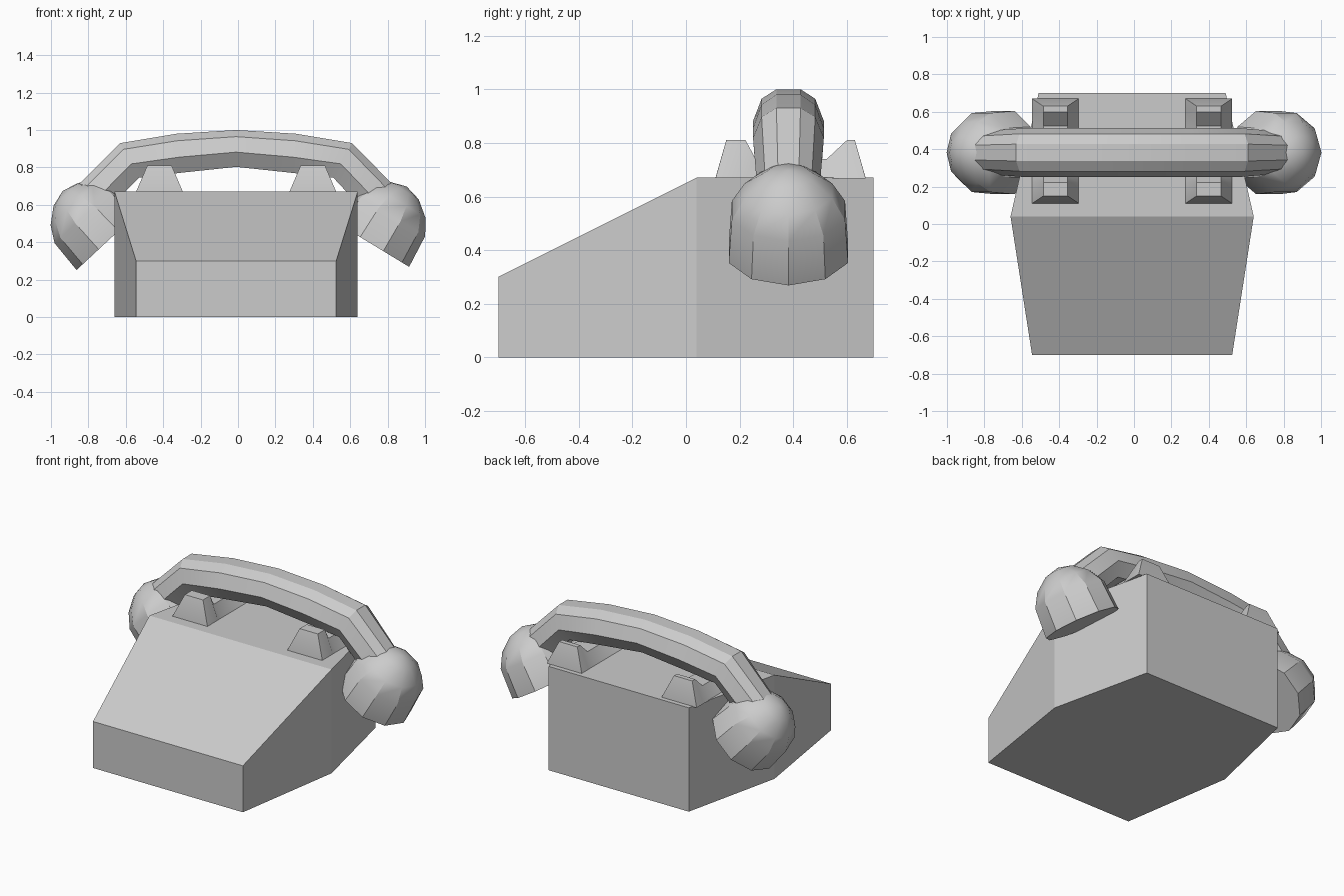
import bpy, bmesh, math
from mathutils import Vector

if "Cube" in bpy.data.objects:
    bpy.data.objects.remove(bpy.data.objects["Cube"])

CX = -0.01      # centre line of the body
HY = 0.382      # centre line of the handset


def finish(name, bm, angle=30):
    bmesh.ops.remove_doubles(bm, verts=bm.verts, dist=1e-5)
    bmesh.ops.recalc_face_normals(bm, faces=bm.faces)
    me = bpy.data.meshes.new(name)
    bm.to_mesh(me)
    bm.free()
    ob = bpy.data.objects.new(name, me)
    bpy.context.collection.objects.link(ob)
    bpy.ops.object.select_all(action='DESELECT')
    ob.select_set(True)
    bpy.context.view_layer.objects.active = ob
    bpy.ops.object.shade_smooth_by_angle(angle=math.radians(angle))
    return ob


def loft(name, rings, angle=30):
    """Skin a list of closed rings and cap both ends."""
    bm = bmesh.new()
    rows = [[bm.verts.new(p) for p in r] for r in rings]
    n = len(rows[0])
    for a, b in zip(rows, rows[1:]):
        for i in range(n):
            j = (i + 1) % n
            bm.faces.new((a[i], a[j], b[j], b[i]))
    bm.faces.new(rows[0])
    bm.faces.new(rows[-1])
    return finish(name, bm, angle)


# Wedge body: stations along y as (y, half width, top z)
stations = [(-0.70, 0.535, 0.30), (0.04, 0.65, 0.67), (0.70, 0.50, 0.67)]
loft("body", [[(CX - w, y, 0), (CX + w, y, 0), (CX + w, y, z), (CX - w, y, z)]
              for y, w, z in stations], 20)

# Cradle saddles: (base y, top y, top z) along each saddle, with sloping flanks
saddle = [(0.11, 0.11, 0.67), (0.15, 0.15, 0.81), (0.222, 0.222, 0.81),
          (0.26, 0.26, 0.74), (0.525, 0.525, 0.74), (0.60, 0.60, 0.81),
          (0.63, 0.63, 0.81), (0.67, 0.67, 0.67)]
base_y = [0.11, 0.11, 0.22, 0.26, 0.525, 0.60, 0.67, 0.67]
for side, label in ((-1, "left"), (1, "right")):
    x = CX + side * 0.41
    rings = []
    for (_, y, z), by in zip(saddle, base_y):
        t = 0.125 if z < 0.7 else 0.065
        rings.append([(x - 0.125, by, 0.668), (x + 0.125, by, 0.668),
                      (x + t, y, z), (x - t, y, z)])
    loft(label + "_cradle", rings)

# Handset grip: (top x, top z, bottom x, bottom z) along the arch
path = [(-0.91, 0.65, -0.77, 0.50), (-0.63, 0.93, -0.53, 0.745),
        (-0.33, 0.98, -0.30, 0.772), (-0.01, 1.0, -0.01, 0.803),
        (0.31, 0.98, 0.28, 0.772), (0.61, 0.93, 0.51, 0.745),
        (0.87, 0.665, 0.72, 0.52)]
half = [(0.045, 1.0), (0.10, 0.82), (0.132, 0.40), (0.08, 0.0)]
section = half + [(-y, v) for y, v in reversed(half)]
rings = []
for k, (tx, tz, bx, bz) in enumerate(path):
    s = 0.85 if k in (0, len(path) - 1) else 1.0
    rings.append([(bx + (tx - bx) * v, HY + y * s, bz + (tz - bz) * v)
                  for y, v in section])
loft("handset_grip", rings)


# Ear and mouth cups: ten-sided domes, profile as (radius, height)
def cup(name, x, z, angle):
    a = math.radians(angle)
    axis = Vector((math.cos(a), 0, math.sin(a)))
    out = Vector((math.sin(a), 0, -math.cos(a)))
    centre = Vector((x, HY, z))
    profile = [(0.234, 0), (0.222, 0.185), (0.172, 0.27), (0.09, 0.335)]
    bm = bmesh.new()
    rows = []
    for r, h in profile:
        rows.append([bm.verts.new(centre + axis * h
                     + out * r * math.cos(i * math.tau / 10)
                     + Vector((0, r * math.sin(i * math.tau / 10), 0)))
                     for i in range(10)])
    pole = bm.verts.new(centre + axis * 0.36)
    for i in range(10):
        j = (i + 1) % 10
        for p, q in zip(rows, rows[1:]):
            bm.faces.new((p[i], p[j], q[j], q[i]))
        bm.faces.new((rows[-1][i], rows[-1][j], pole))
    bm.faces.new(rows[0])
    finish(name, bm)


cup("ear_cup", -0.692, 0.411, 133)
cup("mouth_cup", 0.715, 0.39, 58.7)
